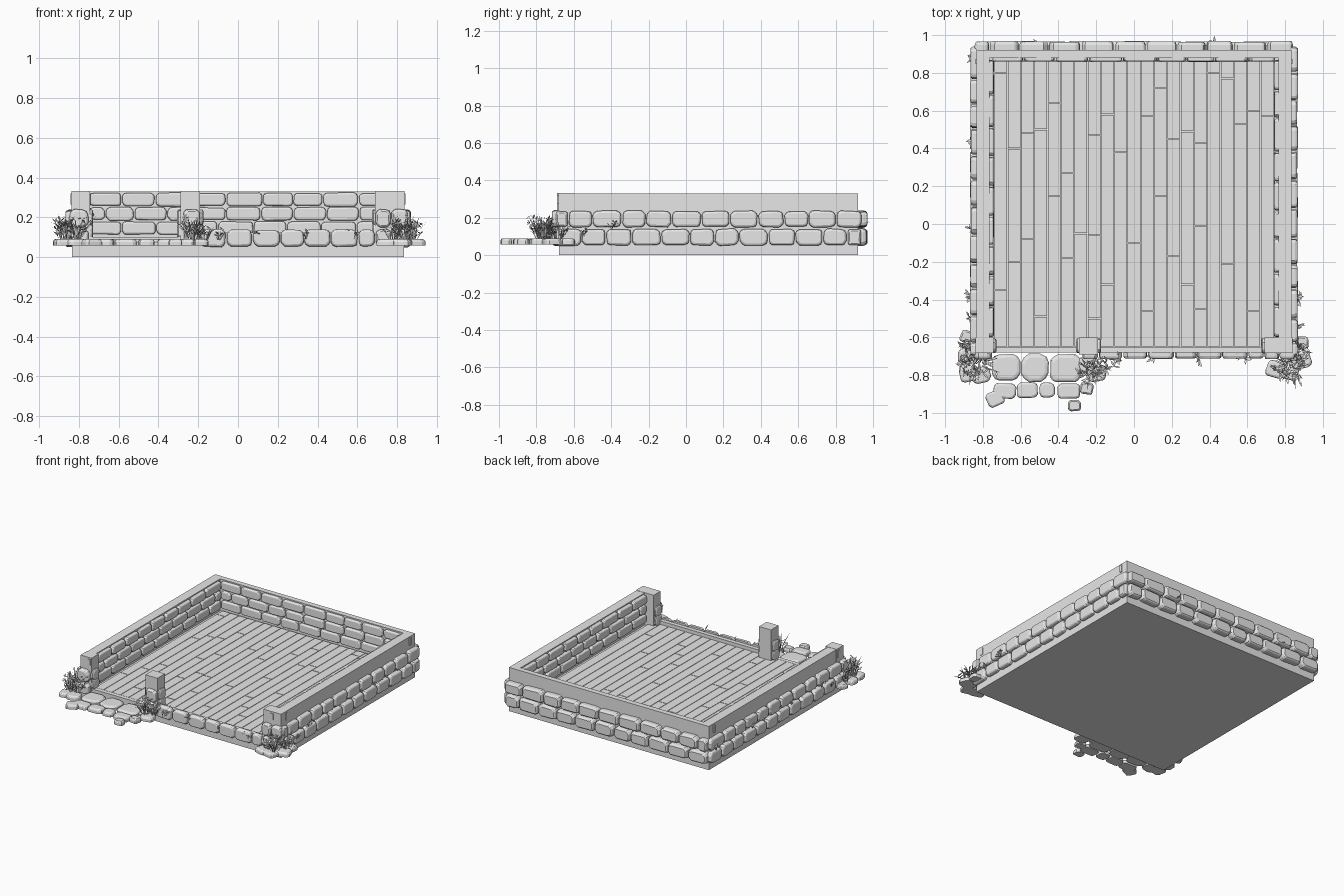
import bpy, bmesh, math, random
from mathutils import Vector

random.seed(7)
cube = bpy.data.objects.get("Cube")
if cube:
    bpy.data.objects.remove(cube, do_unlink=True)

grey = bpy.data.materials.new("light grey")
grey.use_nodes = True
grey.diffuse_color = (0.8, 0.8, 0.8, 1)
grey.node_tree.nodes["Principled BSDF"].inputs["Base Color"].default_value = (0.8, 0.8, 0.8, 1)

X, Y, Z = Vector((1, 0, 0)), Vector((0, 1, 0)), Vector((0, 0, 1))
W, FRONT, BACK = 0.835, -0.68, 0.92      # footprint
GROUND, FLOOR, TOP = 0.05, 0.1, 0.33     # levels


def finish(name, bm, solid=True):
    if solid:
        bmesh.ops.recalc_face_normals(bm, faces=bm.faces)
    mesh = bpy.data.meshes.new(name)
    bm.to_mesh(mesh)
    bm.free()
    mesh.materials.append(grey)
    obj = bpy.data.objects.new(name, mesh)
    bpy.context.scene.collection.objects.link(obj)
    return obj


def add_box(bm, x0, x1, y0, y1, z0, z1):
    verts = bmesh.ops.create_cube(bm, size=1)["verts"]
    for v in verts:
        v.co = Vector(((x0 + x1) / 2 + v.co.x * (x1 - x0),
                       (y0 + y1) / 2 + v.co.y * (y1 - y0),
                       (z0 + z1) / 2 + v.co.z * (z1 - z0)))


def box(name, *size):
    bm = bmesh.new()
    add_box(bm, *size)
    return finish(name, bm)


def stone(bm, centre, u, n, w, h, d):
    """Rounded block lying on a surface with normal n; w runs along u."""
    v = n.cross(u)
    c = min(w, h) * random.uniform(0.2, 0.3)
    a, b = w / 2, h / 2
    outline = []
    for sx, sy in ((1, 1), (-1, 1), (-1, -1), (1, -1)):
        corner = [(sx * a, sy * (b - c)), (sx * (a - c * 0.35), sy * (b - c * 0.35)),
                  (sx * (a - c), sy * b)]
        outline += corner if sx * sy > 0 else corner[::-1]
    j = min(w, h) * 0.03
    outline = [(p + random.uniform(-j, j), q + random.uniform(-j, j)) for p, q in outline]
    rings = []
    inset = min(w, h) * 0.13
    for shrink, depth in ((0, 0), (0, 0.6), (inset * 0.4, 0.88), (inset, 1)):
        fx, fy = 1 - shrink / a, 1 - shrink / b
        rings.append([bm.verts.new(centre + u * p * fx + v * q * fy + n * depth * d)
                      for p, q in outline])
    count = len(outline)
    for lo, hi in zip(rings, rings[1:]):
        for i in range(count):
            k = (i + 1) % count
            bm.faces.new((lo[i], lo[k], hi[k], hi[i]))
    bm.faces.new(rings[-1])
    bm.faces.new(rings[0][::-1])


def course(bm, start, u, n, length, z0, z1, width, depth, shift=0.0):
    """One horizontal row of stones."""
    cuts, t = [0.0], width * (1 - shift)
    while t < length - width * 0.35:
        cuts.append(t)
        t += width * random.uniform(0.88, 1.12)
    cuts.append(length)
    for a, b in zip(cuts, cuts[1:]):
        mid = Vector(start) + u * (a + b) / 2 + Z * (z0 + z1) / 2
        h = (z1 - z0) * random.uniform(0.9, 1.0)
        stone(bm, mid, u, n, b - a - 0.007, h, depth * random.uniform(0.85, 1))


# Foundation and walls
box("foundation", -W, W, FRONT, BACK, 0, FLOOR - 0.012)
box("left_wall", 0.765, W, FRONT, BACK, 0.08, TOP)
box("right_wall", -W, -0.765, FRONT, BACK, 0.08, TOP)
box("back_wall", -0.765, 0.765, 0.88, BACK, 0.08, TOP)
box("front_sill", -0.19, 0.69, FRONT, -0.65, 0.08, 0.125)

# Front posts
box("left_corner_post", 0.69, W + 0.003, FRONT - 0.003, -0.6, 0.08, TOP + 0.002)
box("right_corner_post", -W - 0.003, -0.745, FRONT - 0.003, -0.6, 0.08, TOP + 0.002)
box("door_post", -0.29, -0.19, -0.69, -0.6, 0.08, TOP + 0.002)

# Plank floor: end joints for each column of boards
joints = [(-.35, .8), (-.2, .4), (-.08, .48), (-.49, .5), (.15, .64), (-.18, .27), (-.05,),
          (-.5, -.06, .47), (-.32, .58), (.38,), (-.1,), (-.46, .57), (.15, .72),
          (-.17, .45), (-.32, .49), (-.45, -.01, .43), (.8,), (-.21, .77), (.53,),
          (-.46, .6), (.57,)]
bm = bmesh.new()
pitch = 1.48 / len(joints)
for i, ends in enumerate(joints):
    x = -0.74 + i * pitch
    ys = (-0.65,) + ends + (0.87,)
    for a, b in zip(ys, ys[1:]):
        add_box(bm, x + 0.002, x + pitch - 0.002, a + 0.002, b - 0.002, FLOOR - 0.015, FLOOR)
finish("floor_planks", bm)
box("door_threshold", -0.745, -0.29, FRONT, -0.65, 0.08, FLOOR)

# Outer stones: two courses on the sides and back, one under the front sill
bm = bmesh.new()
for row, (z0, z1) in enumerate(((0.05, 0.142), (0.148, 0.238))):
    shift = 0.5 * row
    for s in (-1, 1):
        course(bm, (s * W, FRONT - 0.02, 0), Y, X * s, BACK - FRONT + 0.04, z0, z1,
               0.142, 0.034, shift)
    course(bm, (-W - 0.01, BACK, 0), X, Y, 2 * W + 0.02, z0, z1, 0.16, 0.05, shift)
course(bm, (-0.19, FRONT, 0), X, -Y, 0.88, 0.05, 0.142, 0.13, 0.036)
finish("outer_stones", bm)

# Inner stones: three staggered courses
bm = bmesh.new()
for row in range(3):
    z0 = 0.112 + row * 0.072
    shift = 0.5 * (row % 2)
    for s in (-1, 1):
        course(bm, (s * 0.765, -0.6, 0), Y, X * -s, 1.47, z0, z0 + 0.068, 0.165, 0.025, shift)
    course(bm, (-0.75, 0.88, 0), X, -Y, 1.5, z0, z0 + 0.068, 0.165, 0.022, shift)
finish("inner_stones", bm)

# Stones wrapped around the post feet
bm = bmesh.new()
for x0, x1 in ((-0.85, -0.75), (-0.275, -0.19), (0.69, 0.77), (0.77, 0.855)):
    for z0, z1 in ((0.06, 0.14), (0.15, 0.24)):
        mid = Vector(((x0 + x1) / 2, FRONT, (z0 + z1) / 2))
        stone(bm, mid, X, -Y, x1 - x0 - 0.005, z1 - z0, 0.036)
for x, s in ((-0.29, -1), (-0.19, 1), (0.69, -1), (-0.745, 1)):
    for z in (0.13, 0.2):
        stone(bm, Vector((x, -0.645, z)), Y, X * s, 0.075, 0.075, 0.016)
finish("post_stones", bm)

# Small pegs high on the wall ends
bm = bmesh.new()
for s in (-1, 1):
    for y in (-0.62, 0.86):
        add_box(bm, s * W - 0.007, s * W + 0.007, y - 0.01, y + 0.01, 0.265, 0.32)
    add_box(bm, s * 0.765 - 0.01, s * 0.765 + 0.01, FRONT - 0.009, FRONT, 0.275, 0.32)
finish("wall_pegs", bm)

# Doorstep paving
bm = bmesh.new()
for x0, x1, y0, y1 in ((-.75, -.605, -.83, -.69), (-.6, -.45, -.835, -.69),
                       (-.44, -.28, -.84, -.69), (-.745, -.625, -.925, -.845),
                       (-.62, -.51, -.92, -.84), (-.5, -.42, -.92, -.84),
                       (-.405, -.285, -.925, -.845)):
    stone(bm, Vector(((x0 + x1) / 2, (y0 + y1) / 2, 0.058)), X, Z, x1 - x0, y1 - y0, 0.032)
finish("doorstep_paving", bm)

# Loose flat stones near the doorstep and corners
bm = bmesh.new()
for x, y, size in ((-.735, -.925, .09), (-.315, -.962, .068), (-.25, -.87, .07), (-.2, -.79, .1),
                   (-.25, -.74, .09), (-.875, -.79, .1), (-.81, -.8, .1), (-.88, -.7, .1),
                   (-.88, -.6, .08), (.75, -.77, .1), (.82, -.78, .1), (.88, -.72, .11),
                   (.885, -.63, .08)):
    a = random.uniform(-0.4, 0.4)
    stone(bm, Vector((x, y, 0.058)), Vector((math.cos(a), math.sin(a), 0)), Z,
          size, size * 0.85, 0.032)
finish("loose_stones", bm)


def leaf(bm, base, direction, length, width):
    """Pointed blade that bends over towards its tip."""
    side = direction.cross(Z)
    side = (side if side.length > 0.01 else X).normalized() * width / 2
    mid = base + direction * length * 0.55
    tip = base + direction * length + Vector((direction.x, direction.y, -0.3)) * length * 0.15
    p = [bm.verts.new(q) for q in (base - side * 0.3, base + side * 0.3,
                                   mid + side, mid - side, tip)]
    bm.faces.new((p[0], p[1], p[2], p[3]))
    bm.faces.new((p[3], p[2], p[4]))


def tuft(bm, x, y, z, count, spread, height):
    """Clump of stalks, each with small leaves near the top."""
    for _ in range(count):
        a, r = random.uniform(0, math.tau), spread * math.sqrt(random.random())
        out = Vector((math.cos(a), math.sin(a), 0))
        base = Vector((x, y, z)) + out * r * 0.6
        d = (out * random.uniform(0.1, 0.7) + Z).normalized()
        length = height * random.uniform(0.45, 1)
        leaf(bm, base, d, length, 0.009)
        for _ in range(2):
            b = random.uniform(0, math.tau)
            twig = Vector((math.cos(b), math.sin(b), random.uniform(0.2, 1))).normalized()
            leaf(bm, base + d * length * random.uniform(0.3, 0.9), twig, 0.035, 0.012)


# Plants at the corners and doorway
bm = bmesh.new()
for x, y, count, spread, height in ((-.86, -.76, 26, .06, .15), (-.82, -.75, 18, .05, .16),
                                    (-.88, -.64, 12, .04, .11), (.84, -.76, 26, .06, .15),
                                    (.88, -.68, 18, .04, .13), (.78, -.76, 14, .04, .1),
                                    (-.23, -.78, 22, .05, .14), (-.17, -.75, 12, .04, .09),
                                    (-.1, -.74, 5, .02, .07)):
    tuft(bm, x, y, 0.085, count, spread, height)
finish("corner_plants", bm, solid=False)

# Sprigs growing from the wall joints
bm = bmesh.new()
for x, y, z in ((-.86, .87, .14), (-.86, .43, .14), (-.86, -.03, .14), (-.865, -.38, .14),
                (-.865, -.5, .1), (.87, -.4, .14), (.87, -.55, .1), (.42, .955, .15),
                (-.5, .955, .15), (.1, -.71, .09), (.35, -.71, .09), (.58, -.71, .09)):
    tuft(bm, x, y, z, 4, 0.015, 0.045)
finish("wall_sprigs", bm, solid=False)
